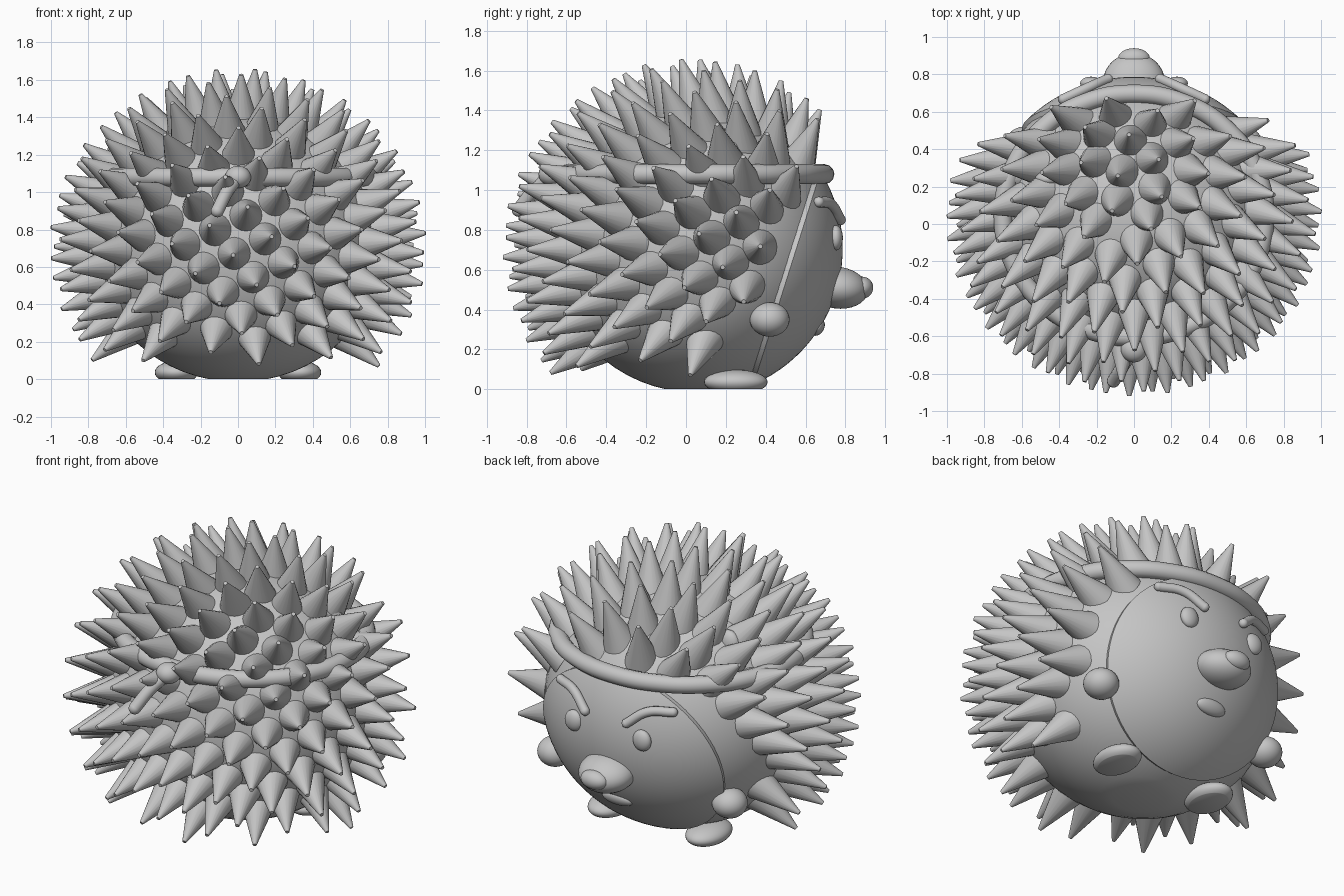
import bpy, bmesh, math
from mathutils import Vector, Matrix

if "Cube" in bpy.data.objects:
    bpy.data.objects.remove(bpy.data.objects["Cube"], do_unlink=True)

grey = bpy.data.materials.new("plain grey")
grey.use_nodes = True
colour = (0.56, 0.56, 0.56, 1)
grey.diffuse_color = colour
grey.node_tree.nodes["Principled BSDF"].inputs["Base Color"].default_value = colour

CENTRE = Vector((0, 0.045, 0.705))
RADII = Vector((0.77, 0.72, 0.72))
FACE_AXIS = Vector((0, 0.954, -0.301))   # the face looks forward and slightly down
HAIRLINE_AXIS = Vector((0, 0.91, -0.41))  # spikes stop at a plane facing this way
FACE_SCALE = 1.03


def finish(obj, angle=40):
    """Give the object its material and smooth shading."""
    obj.data.materials.append(grey)
    bpy.ops.object.select_all(action="DESELECT")
    obj.select_set(True)
    bpy.context.view_layer.objects.active = obj
    bpy.ops.object.shade_smooth_by_angle(angle=math.radians(angle))
    return obj


def from_bmesh(name, bm):
    mesh = bpy.data.meshes.new(name)
    bm.to_mesh(mesh)
    bm.free()
    obj = bpy.data.objects.new(name, mesh)
    bpy.context.collection.objects.link(obj)
    return finish(obj)


def ellipsoid(name, centre, radii, turn=Matrix(), segments=32):
    """Ellipsoid, flattened where it meets the ground."""
    bm = bmesh.new()
    bmesh.ops.create_uvsphere(bm, u_segments=segments, v_segments=segments // 2, radius=1)
    matrix = Matrix.Translation(centre) @ turn @ Matrix.Diagonal((*radii, 1))
    bmesh.ops.transform(bm, matrix=matrix, verts=bm.verts)
    if min(v.co.z for v in bm.verts) < 0:
        cut = bmesh.ops.bisect_plane(bm, geom=bm.verts[:] + bm.edges[:] + bm.faces[:],
                                     plane_co=(0, 0, 0), plane_no=(0, 0, 1), clear_inner=True)
        rim = [e for e in cut["geom_cut"] if isinstance(e, bmesh.types.BMEdge)]
        bmesh.ops.holes_fill(bm, edges=rim)
    return from_bmesh(name, bm)


def tube(name, points, radius, closed=False):
    """Round tube through the points, with domed ends when open."""
    curve = bpy.data.curves.new(name, "CURVE")
    curve.dimensions = "3D"
    curve.bevel_depth = radius
    curve.bevel_resolution = 4
    spline = curve.splines.new("BEZIER")
    spline.bezier_points.add(len(points) - 1)
    spline.use_cyclic_u = closed
    for bez, p in zip(spline.bezier_points, points):
        bez.co = p
        bez.handle_left_type = bez.handle_right_type = "AUTO"
    obj = bpy.data.objects.new(name, curve)
    bpy.context.collection.objects.link(obj)
    bpy.ops.object.select_all(action="DESELECT")
    obj.select_set(True)
    bpy.context.view_layer.objects.active = obj
    bpy.ops.object.convert(target="MESH")
    obj = finish(bpy.context.view_layer.objects.active)
    if not closed:
        for i, p in enumerate((points[0], points[-1])):
            ellipsoid(f"{name}_end_{i + 1}", p, (radius,) * 3, segments=16)
    return obj


def on_face(x, z, lift=0.0):
    """Point on the front of the face at the given x and z."""
    r = RADII * FACE_SCALE
    depth = math.sqrt(1 - (x / r.x) ** 2 - ((z - CENTRE.z) / r.z) ** 2)
    return Vector((x, CENTRE.y + r.y * depth + lift, z))


# Body
ellipsoid("body", CENTRE, RADII, segments=64)

# Raised face mask with a sloping rim
bm = bmesh.new()
bmesh.ops.create_uvsphere(bm, u_segments=64, v_segments=48, radius=1)
turn = FACE_AXIS.to_track_quat("Z", "Y").to_matrix().to_4x4()
bmesh.ops.transform(bm, verts=bm.verts, matrix=Matrix.Translation(CENTRE)
                    @ Matrix.Diagonal((*(RADII * FACE_SCALE), 1)) @ turn)
bmesh.ops.bisect_plane(bm, geom=bm.verts[:] + bm.edges[:] + bm.faces[:],
                       plane_co=CENTRE + FACE_AXIS * 0.485, plane_no=FACE_AXIS, clear_inner=True)
rim = [e for e in bm.edges if e.is_boundary]
skirt = bmesh.ops.extrude_edge_only(bm, edges=rim)["geom"]
for v in (g for g in skirt if isinstance(g, bmesh.types.BMVert)):
    v.co = CENTRE + (v.co - CENTRE) * 0.97 - FACE_AXIS * 0.035
bmesh.ops.recalc_face_normals(bm, faces=bm.faces[:])
from_bmesh("face", bm)

# Spikes: spiral layout over the back, all swept backwards, more so near the face
bm = bmesh.new()
COUNT, LENGTH, SUNK = 240, 0.245, 0.05
for i in range(COUNT):
    h = 1 - (2 * i + 1) / COUNT
    a = i * math.pi * (3 - math.sqrt(5))
    ring = math.sqrt(1 - h * h)
    unit = Vector((ring * math.cos(a), ring * math.sin(a), h))
    offset = unit * RADII
    base = CENTRE + offset
    if base.z < 0.21 or offset.dot(HAIRLINE_AXIS) > 0.31:
        continue
    lean = (unit - Vector((0, 0.3 + 0.2 * max(0, unit.y), 0))).normalized()
    middle = base + lean * (LENGTH - SUNK) / 2
    bmesh.ops.create_cone(bm, cap_ends=True, segments=20, radius1=0.1, radius2=0.011,
                          depth=LENGTH + SUNK, matrix=Matrix.Translation(middle)
                          @ lean.to_track_quat("Z", "Y").to_matrix().to_4x4())
from_bmesh("spikes", bm)

# Headband with a knot and a loose tail at the back
band = [(0.7 * math.cos(t), CENTRE.y + 0.65 * math.sin(t), 1.08)
        for t in (k * math.tau / 16 for k in range(16))]
tube("headband", band, 0.05, closed=True)
ellipsoid("headband_knot", (0, -0.67, 1.08), (0.07, 0.07, 0.06))
tube("headband_tail", [(0, -0.67, 1.08), (-0.06, -0.76, 1.0), (-0.11, -0.84, 0.9)], 0.035)

# Snout, nose and mouth
ellipsoid("snout", (0, 0.76, 0.51), (0.165, 0.155, 0.105),
          Matrix.Rotation(math.radians(-8), 4, "X"))
ellipsoid("nose", (0, 0.885, 0.51), (0.085, 0.055, 0.055))
ellipsoid("mouth", on_face(0, 0.31, -0.01), (0.1, 0.03, 0.045),
          Matrix.Rotation(math.radians(-30), 4, "X"))

# Paired parts
for side, s in (("left", 1), ("right", -1)):
    ellipsoid(f"{side}_eye", on_face(s * 0.23, 0.76), (0.058, 0.035, 0.063))
    tube(f"{side}_eyebrow", [on_face(s * x, z, 0.015) for x, z in
                             ((0.14, 0.85), (0.25, 0.93), (0.38, 0.94))], 0.027)
    ellipsoid(f"{side}_ear", (s * 0.46, 0.24, 1.22), (0.07, 0.045, 0.08))
    ellipsoid(f"{side}_hand", (s * 0.59, 0.42, 0.35), (0.1, 0.1, 0.086))
    ellipsoid(f"{side}_foot", (s * 0.33, 0.25, 0.036), (0.115, 0.16, 0.062))
